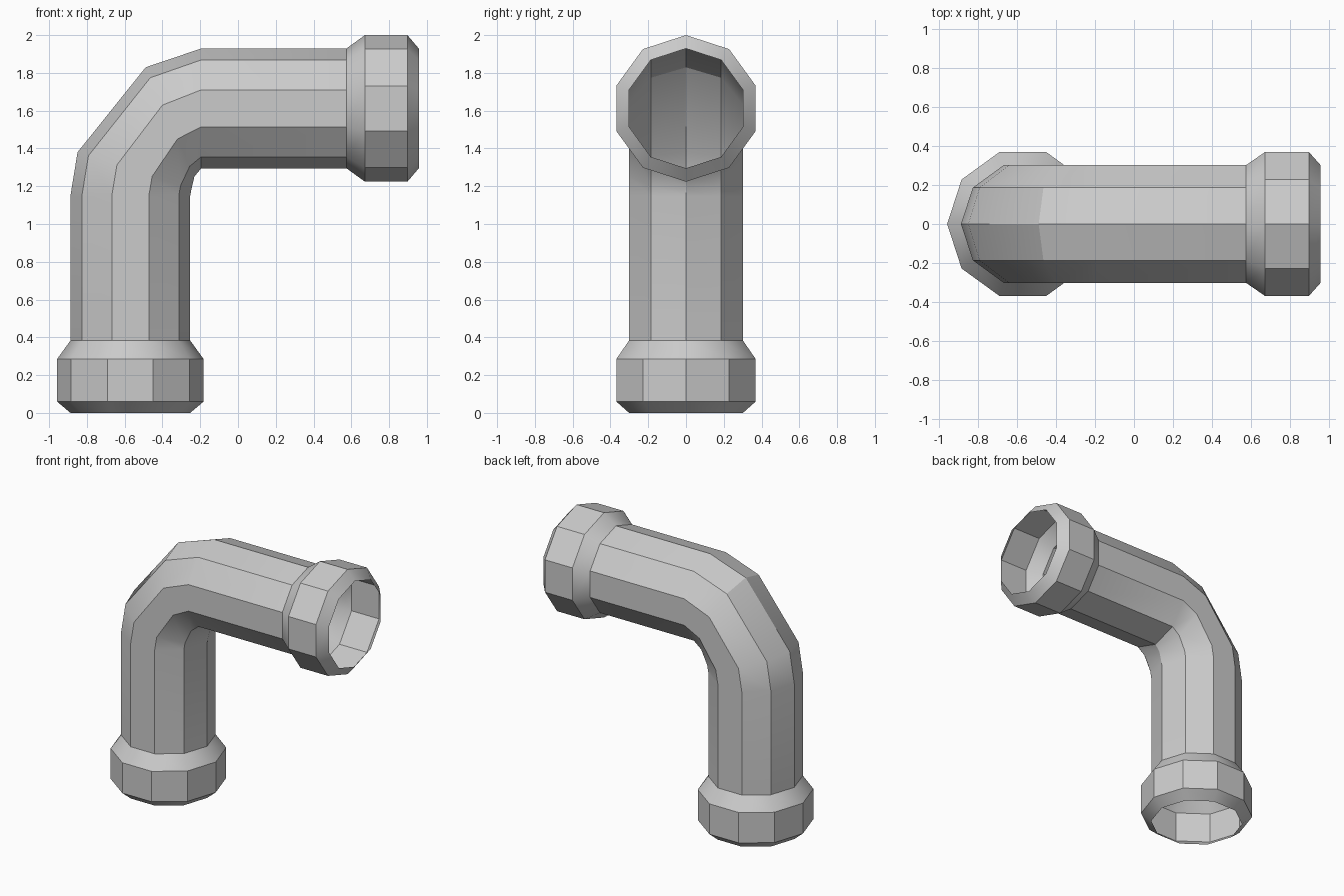
import bpy, bmesh
from math import sin, cos, radians, tau

if "Cube" in bpy.data.objects:
    bpy.data.objects.remove(bpy.data.objects["Cube"])

SIDES = 10
PIPE_R, COLLAR_R = 0.317, 0.388
CX, CZ = -0.57, 1.612      # axis of the upright leg and of the horizontal leg

# Collar profile measured inward from the open mouth: (distance, radius)
COLLAR = [(0, PIPE_R), (0.06, COLLAR_R), (0.285, COLLAR_R), (0.383, PIPE_R)]

# Stations along the pipe: (x, z, tilt in degrees, radius)
stations = [(CX, d, 0, r) for d, r in COLLAR]
stations += [(CX, 1.15, 0, PIPE_R),
             (-0.548, 1.282, 18, PIPE_R),
             (-0.36, 1.54, 66, PIPE_R),
             (-0.195, CZ, 90, PIPE_R)]
stations += [(0.957 - d, CZ, 90, r) for d, r in reversed(COLLAR)]


def add_ring(bm, x, z, tilt, r):
    """Decagon ring with one corner on the outside of the bend."""
    t = radians(tilt)
    ring = []
    for i in range(SIDES):
        a = tau * i / SIDES
        u = r * cos(a)
        ring.append(bm.verts.new((x - u * cos(t), r * sin(a), z + u * sin(t))))
    return ring


# Open-ended elbow pipe shell with a collar at each mouth
bm = bmesh.new()
rings = [add_ring(bm, *s) for s in stations]
for a, b in zip(rings, rings[1:]):
    for i in range(SIDES):
        j = (i + 1) % SIDES
        bm.faces.new((a[i], b[i], b[j], a[j]))
bmesh.ops.recalc_face_normals(bm, faces=bm.faces)
# Make sure the shell faces outward
bm.faces.ensure_lookup_table()
f = next(f for f in bm.faces if abs(f.normal.z) < 0.01 and f.calc_center_median().z < 0.3)
c = f.calc_center_median()
if f.normal.x * (c.x - CX) + f.normal.y * c.y < 0:
    bmesh.ops.reverse_faces(bm, faces=bm.faces)

mesh = bpy.data.meshes.new("elbow_pipe")
bm.to_mesh(mesh)
bm.free()
pipe = bpy.data.objects.new("elbow_pipe", mesh)
bpy.context.collection.objects.link(pipe)

# Soft collar bevels, crisp pipe facets
bpy.context.view_layer.objects.active = pipe
pipe.select_set(True)
bpy.ops.object.shade_smooth_by_angle(angle=radians(30))
